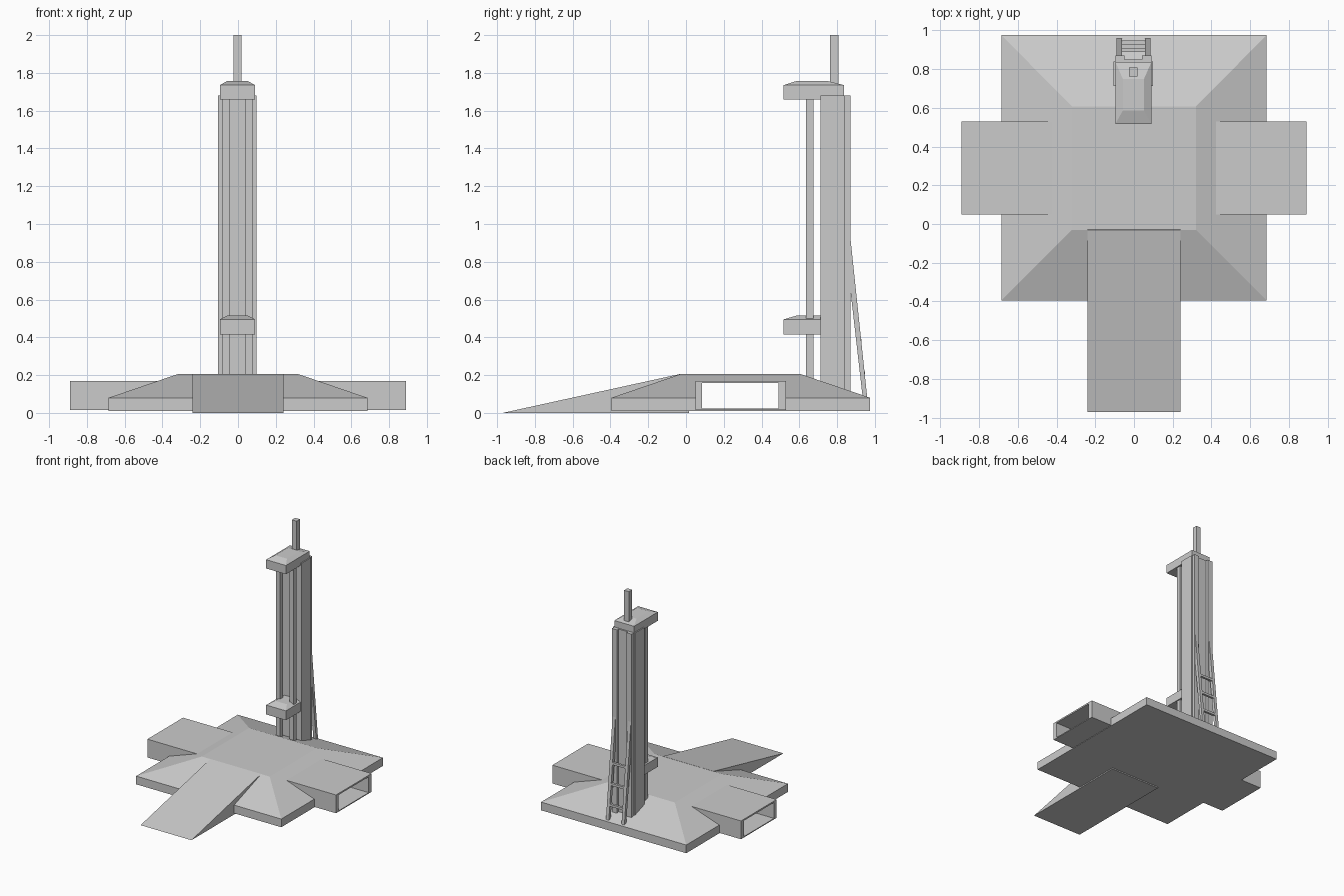
import bpy, bmesh

if "Cube" in bpy.data.objects:
    bpy.data.objects.remove(bpy.data.objects["Cube"])

CX = -0.003  # tower centre line


def make(name, bm):
    bmesh.ops.recalc_face_normals(bm, faces=bm.faces)
    me = bpy.data.meshes.new(name)
    bm.to_mesh(me)
    bm.free()
    ob = bpy.data.objects.new(name, me)
    bpy.context.collection.objects.link(ob)
    return ob


def loft(name, rings):
    """Closed solid through rectangular rings (x0, x1, y0, y1, z)."""
    bm = bmesh.new()
    loops = [[bm.verts.new(p) for p in ((a, c, z), (b, c, z), (b, d, z), (a, d, z))]
             for a, b, c, d, z in rings]
    bm.faces.new(loops[0])
    bm.faces.new(loops[-1])
    for lo, hi in zip(loops, loops[1:]):
        for i in range(4):
            j = (i + 1) % 4
            bm.faces.new((lo[i], lo[j], hi[j], hi[i]))
    return make(name, bm)


def box(name, x0, x1, y0, y1, z0, z1):
    return loft(name, [(x0, x1, y0, y1, z0), (x0, x1, y0, y1, z1)])


def extrude_x(name, profile, x0, x1):
    """Extrude a (y, z) profile along x."""
    bm = bmesh.new()
    face = bm.faces.new([bm.verts.new((x0, y, z)) for y, z in profile])
    new = bmesh.ops.extrude_face_region(bm, geom=[face])["geom"]
    bmesh.ops.translate(bm, vec=(x1 - x0, 0, 0),
                        verts=[v for v in new if isinstance(v, bmesh.types.BMVert)])
    return make(name, bm)


def boolean(ob, tool, op):
    m = ob.modifiers.new(op.lower(), "BOOLEAN")
    m.operation, m.object, m.solver = op, tool, "EXACT"
    bpy.context.view_layer.objects.active = ob
    bpy.ops.object.modifier_apply(modifier=m.name)
    bpy.data.objects.remove(tool)


# Sloped platform with a rectangular tunnel running through both sides
platform = loft("platform", [(-0.685, 0.685, -0.395, 0.975, 0.01),
                             (-0.685, 0.685, -0.395, 0.975, 0.08),
                             (-0.32, 0.32, -0.03, 0.608, 0.205)])
boolean(platform, box("tunnel_shell", -0.89, 0.89, 0.05, 0.53, 0.014, 0.17), "UNION")
boolean(platform, box("tunnel_cutter", -1, 1, 0.085, 0.49, 0.022, 0.157), "DIFFERENCE")

# Entry ramp
extrude_x("ramp", [(-0.97, 0), (0.015, 0), (0.015, 0.1), (-0.03, 0.206)], -0.24, 0.24)

# Tower body
box("tower_core", CX - 0.102, CX + 0.102, 0.712, 0.84, 0.1, 1.68)
box("tower_spine", CX - 0.045, CX + 0.045, 0.83, 0.85, 0.1, 1.68)

# Paired posts and ladder rails
for side, s in (("left", -1), ("right", 1)):
    def span(a, b):
        return sorted((CX + s * a, CX + s * b))
    box("front_post_" + side, *span(0.043, 0.083), 0.635, 0.675, 0.17, 1.68)
    box("back_post_" + side, *span(0.045, 0.093), 0.835, 0.87, 0.09, 1.68)
    extrude_x("ladder_rail_" + side,
              [(0.868, 0.95), (0.96, 0.075), (0.935, 0.085), (0.868, 0.67)],
              *span(0.06, 0.087))

# Ladder rungs
for i, (y, z) in enumerate([(0.937, 0.21), (0.918, 0.38), (0.899, 0.55)]):
    box(f"ladder_rung_{i + 1}", CX - 0.062, CX + 0.062, y - 0.01, y + 0.01, z - 0.01, z + 0.01)


# Chamfered caps at the top and bottom of the front posts
def cap(name, y1, y1_top, z0, z1, z2):
    a, b = CX - 0.093, CX + 0.093
    loft(name, [(a, b, 0.517, y1, z0), (a, b, 0.517, y1, z1),
                (CX - 0.055, CX + 0.055, 0.585, y1_top, z2)])


cap("top_cap", 0.837, 0.75, 1.66, 1.735, 1.757)
cap("lower_cap", 0.72, 0.72, 0.415, 0.495, 0.515)

# Antenna
box("antenna", CX - 0.022, CX + 0.022, 0.763, 0.807, 1.7, 2.0)
